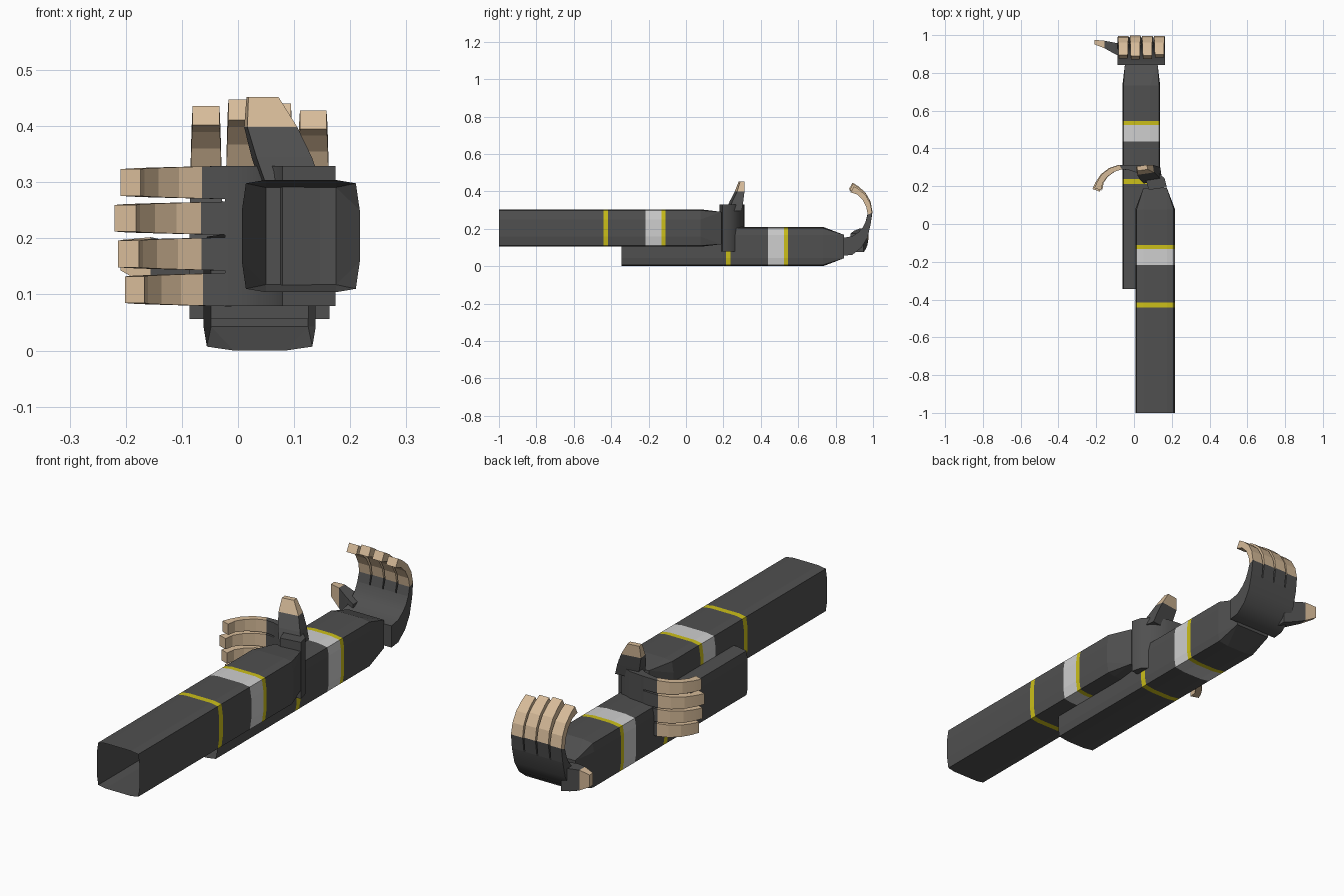
import bpy, bmesh, math

cube = bpy.data.objects.get("Cube")
if cube:
    bpy.data.objects.remove(cube)


def material(name, rgb):
    m = bpy.data.materials.new(name)
    m.use_nodes = True
    m.diffuse_color = (*rgb, 1)
    m.node_tree.nodes["Principled BSDF"].inputs["Base Color"].default_value = (*rgb, 1)
    return m


MATS = [material("dark_grey_cloth", (0.08, 0.08, 0.08)),
        material("skin", (0.68, 0.5, 0.32)),
        material("reflective_white", (0.62, 0.62, 0.62)),
        material("yellow_trim", (0.6, 0.52, 0.01))]
GREY, SKIN, WHITE, YELLOW = range(4)


def loft(name, rings, mats, place, cap_start=True, smooth=None):
    """Skin a list of (u, v, t) rings; mats holds one index per span."""
    bm = bmesh.new()
    loops = [[bm.verts.new(place(*p)) for p in ring] for ring in rings]
    n = len(loops[0])
    for a, b, m in zip(loops, loops[1:], mats):
        for i in range(n):
            j = (i + 1) % n
            bm.faces.new((a[i], a[j], b[j], b[i])).material_index = m
    bm.faces.new(loops[-1]).material_index = mats[-1]
    if cap_start:
        bm.faces.new(loops[0]).material_index = mats[0]
    bmesh.ops.remove_doubles(bm, verts=bm.verts, dist=1e-5)
    bmesh.ops.recalc_face_normals(bm, faces=bm.faces)
    mesh = bpy.data.meshes.new(name)
    bm.to_mesh(mesh)
    bm.free()
    for m in MATS:
        mesh.materials.append(m)
    if smooth:
        mesh.shade_smooth()
        mesh.set_sharp_from_angle(angle=math.radians(smooth))
    obj = bpy.data.objects.new(name, mesh)
    bpy.context.collection.objects.link(obj)
    return obj


# Sleeve: rounded tube section, tapering to a rectangular wrist
CORNER = [(0.046, 0.105), (0.094, 0.098), (0.1, 0.0625)]
WRIST = [(0.0865, 0.0625)] * 3


def section(corner, t):
    ring = []
    for su, sv in ((1, 1), (1, -1), (-1, -1), (-1, 1)):
        pts = corner if su * sv > 0 else corner[::-1]
        ring += [(su * u, sv * v, t) for u, v in pts]
    return ring


def sleeve(side, place):
    stops = [-1.19, -0.632, -0.606, -0.407, -0.322, -0.3, -0.112]
    rings = [section(CORNER, t) for t in stops] + [section(WRIST, 0)]
    mats = [GREY, YELLOW, GREY, WHITE, YELLOW, GREY, GREY]
    loft(side + "_sleeve", rings, mats, place, cap_start=False)


# Hand profile: outer and inner (t, v) pairs from wrist to fingertip
PALM = [((-0.003, -0.049), (-0.003, 0.047)), ((0.045, -0.044), (0.045, 0.055)),
        ((0.093, -0.006), (0.08, 0.08)), ((0.125, 0.047), (0.1, 0.103)),
        ((0.142, 0.117), (0.115, 0.133))]
FINGER = [((0.152, 0.186), (0.126, 0.175)), ((0.142, 0.24), (0.118, 0.22)),
          ((0.115, 0.288), (0.096, 0.262)), ((0.077, 0.322), (0.065, 0.293)),
          ((0.045, 0.342), (0.026, 0.306))]


def slab(pair, u, half):
    (to, vo), (ti, vi) = pair
    return [(u - half, vo, to), (u + half, vo, to), (u + half, vi, ti), (u - half, vi, ti)]


def shorten(pair, k):
    base_t, base_v = 0.13, 0.125
    return [(base_t + (t - base_t) * k, base_v + (v - base_v) * k) for t, v in pair]


def hand(side, place):
    # Gloved palm
    loft(side + "_palm", [slab(p, 0, 0.125) for p in PALM], [GREY] * 4, place, smooth=35)
    # Fingers with bare tips
    for i, k in enumerate((0.95, 1.0, 0.97, 0.91)):
        u = 0.0955 - i * 0.0637
        rings = [slab(PALM[-1], u, 0.0295)]
        for j, pair in enumerate(FINGER):
            rings.append(slab(shorten(pair, k), u, 0.0285 - 0.0012 * j))
        loft(f"{side}_finger_{i + 1}", rings, [GREY] + [SKIN] * 4, place, smooth=15)
    # Thumb with bare tip
    rings = []
    for u, v, t, hv, ht in ((0.09, 0.02, 0.07, 0.05, 0.035), (0.14, 0.035, 0.085, 0.05, 0.03),
                            (0.194, 0.052, 0.105, 0.045, 0.02), (0.248, 0.065, 0.118, 0.027, 0.012)):
        rings.append([(u, v + a * hv, t + b * ht) for a, b in ((-1, -1), (1, -1), (1, 1), (-1, 1))])
    loft(side + "_thumb", rings, [GREY, GREY, SKIN], place)


# Upper arm lies on its side; lower arm is its mirror image with the palm up
def upper(u, v, t):
    return (0.112 - v, 0.19 + t, 0.204 + u)


def lower(u, v, t):
    return (0.0385 - u, 0.845 + t, 0.105 + v)


def upper_flexed(u, v, t):
    c, s = math.cos(0.145), math.sin(0.145)
    return upper(u, v * c + t * s - 0.013, t * c - v * s)


sleeve("upper", upper)
hand("upper", upper_flexed)
sleeve("lower", lower)
hand("lower", lower)
